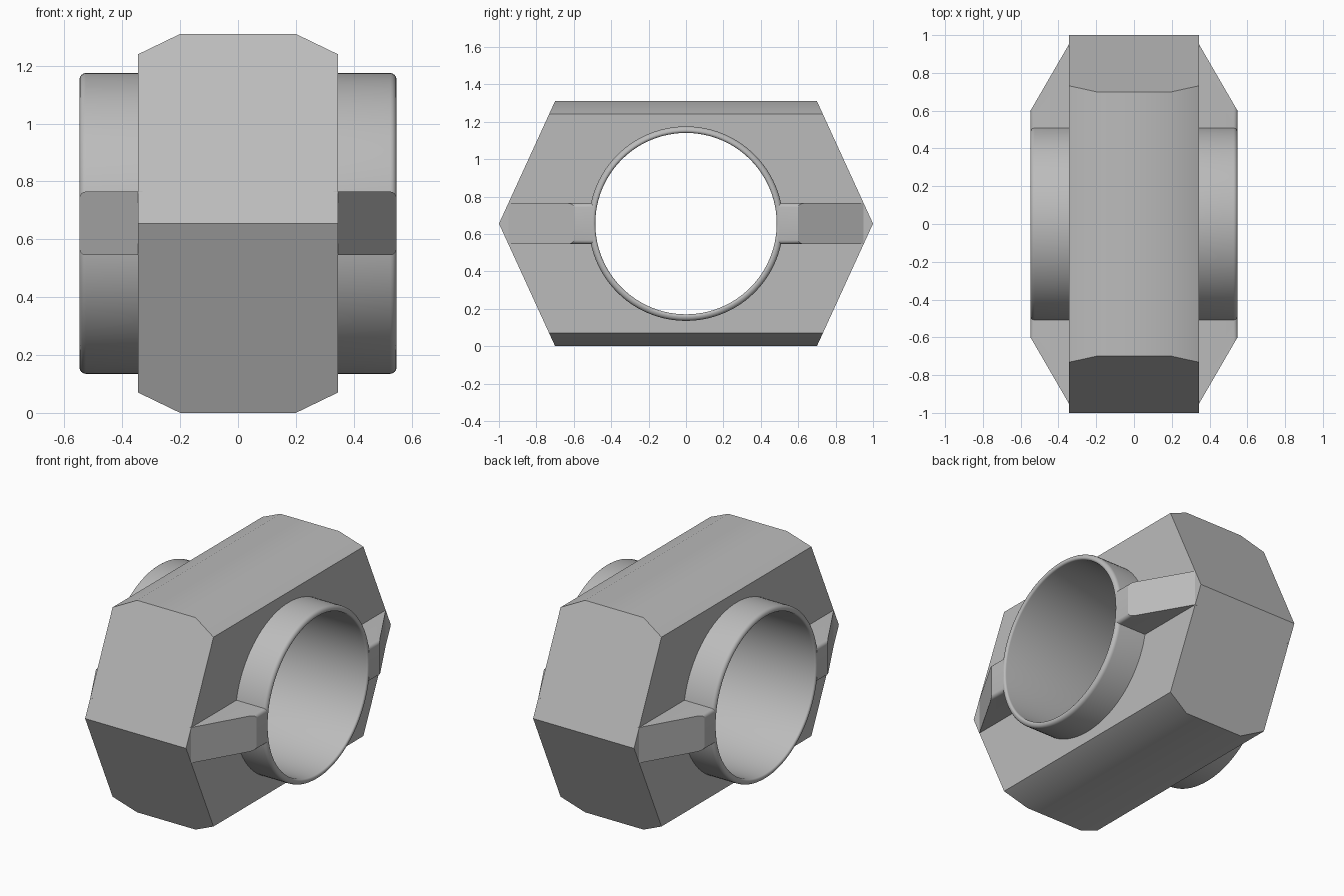
import bpy, bmesh, math
from mathutils import Matrix, Vector

if "Cube" in bpy.data.objects:
    bpy.data.objects.remove(bpy.data.objects["Cube"], do_unlink=True)

CENTRE = 0.655      # height of the bore axis
HALF_BODY = 0.345   # half width of the hexagonal body
HALF_SLEEVE = 0.548
SEGMENTS = 96

grey = bpy.data.materials.new("plain grey")
grey.use_nodes = True
grey.diffuse_color = (0.5, 0.5, 0.5, 1)
grey.node_tree.nodes["Principled BSDF"].inputs["Base Color"].default_value = grey.diffuse_color


def make_object(name, bm):
    bmesh.ops.recalc_face_normals(bm, faces=bm.faces)
    mesh = bpy.data.meshes.new(name)
    bm.to_mesh(mesh)
    bm.free()
    mesh.materials.append(grey)
    obj = bpy.data.objects.new(name, mesh)
    bpy.context.collection.objects.link(obj)
    return obj


def smooth(obj):
    bpy.ops.object.select_all(action="DESELECT")
    obj.select_set(True)
    bpy.context.view_layer.objects.active = obj
    bpy.ops.object.shade_smooth_by_angle(angle=math.radians(30))


# Hexagonal body with chamfered top and bottom edges
bm = bmesh.new()
for x, heights in ((HALF_BODY, (0, 0.585)), (0.2, (CENTRE,))):
    for h in heights:
        y = 1 - 0.3 * h / CENTRE
        for sx in (-1, 1):
            for sy in (-1, 1):
                for sz in ((-1, 1) if h else (1,)):
                    bm.verts.new((sx * x, sy * y, CENTRE + sz * h))
bmesh.ops.convex_hull(bm, input=bm.verts)
bmesh.ops.dissolve_limit(bm, angle_limit=0.01, verts=bm.verts, edges=bm.edges)
body = make_object("hexagonal_body", bm)

# Bore cut through the body, hidden behind the sleeve wall
bm = bmesh.new()
bmesh.ops.create_cone(bm, cap_ends=True, segments=SEGMENTS, radius1=0.5, radius2=0.5, depth=2,
                      matrix=Matrix.Translation((0, 0, CENTRE)) @ Matrix.Rotation(math.pi / 2, 4, "Y"))
cutter = make_object("bore_cutter", bm)
cutter.hide_render = True
cut = body.modifiers.new("bore", "BOOLEAN")
cut.operation = "DIFFERENCE"
cut.solver = "EXACT"
cut.object = cutter
bpy.context.view_layer.objects.active = body
bpy.ops.object.modifier_apply(modifier=cut.name)
bpy.data.objects.remove(cutter, do_unlink=True)
smooth(body)

# Tubular sleeve with rounded rims, spun around the x axis
OUTER, INNER, OUT_FILLET, IN_FILLET = 0.52, 0.485, 0.022, 0.012
rim = []
for fillet, radius, start in ((OUT_FILLET, OUTER - OUT_FILLET, 90), (IN_FILLET, INNER + IN_FILLET, 0)):
    for step in range(5):
        a = math.radians(start - step * 22.5)
        rim.append((HALF_SLEEVE - fillet + fillet * math.cos(a), radius + fillet * math.sin(a)))
profile = rim + [(-x, r) for x, r in reversed(rim)]
bm = bmesh.new()
verts = [bm.verts.new((x, 0, CENTRE + r)) for x, r in profile]
edges = [bm.edges.new((v, verts[(i + 1) % len(verts)])) for i, v in enumerate(verts)]
bmesh.ops.spin(bm, geom=verts + edges, cent=(0, 0, CENTRE), axis=(1, 0, 0),
               angle=math.tau, steps=SEGMENTS)
bmesh.ops.remove_doubles(bm, verts=bm.verts, dist=0.0005)
smooth(make_object("bore_sleeve", bm))


# Tapered ribs bracing the sleeve on both sides of the body
def make_rib(name, sx, sy):
    outline = [(0.33, 0.495), (HALF_SLEEVE, 0.495), (HALF_SLEEVE, 0.6), (HALF_BODY, 0.95), (0.33, 0.95)]
    bm = bmesh.new()
    base = bm.faces.new([bm.verts.new((x * sx, y * sy, CENTRE - 0.11)) for x, y in outline])
    grown = bmesh.ops.extrude_face_region(bm, geom=[base])["geom"]
    bmesh.ops.translate(bm, vec=Vector((0, 0, 0.22)),
                        verts=[g for g in grown if isinstance(g, bmesh.types.BMVert)])
    # Round the two outer edges of the flat land
    land = [e for e in bm.edges
            if all(abs(v.co.x) > HALF_SLEEVE - 0.001 for v in e.verts)
            and abs(e.verts[0].co.y - e.verts[1].co.y) > 0.05]
    bmesh.ops.bevel(bm, geom=land, offset=0.022, segments=4, profile=0.5, affect="EDGES")
    smooth(make_object(name, bm))


for sx, side in ((1, "left"), (-1, "right")):
    for sy, end in ((-1, "front"), (1, "back")):
        make_rib(f"{side}_{end}_rib", sx, sy)
